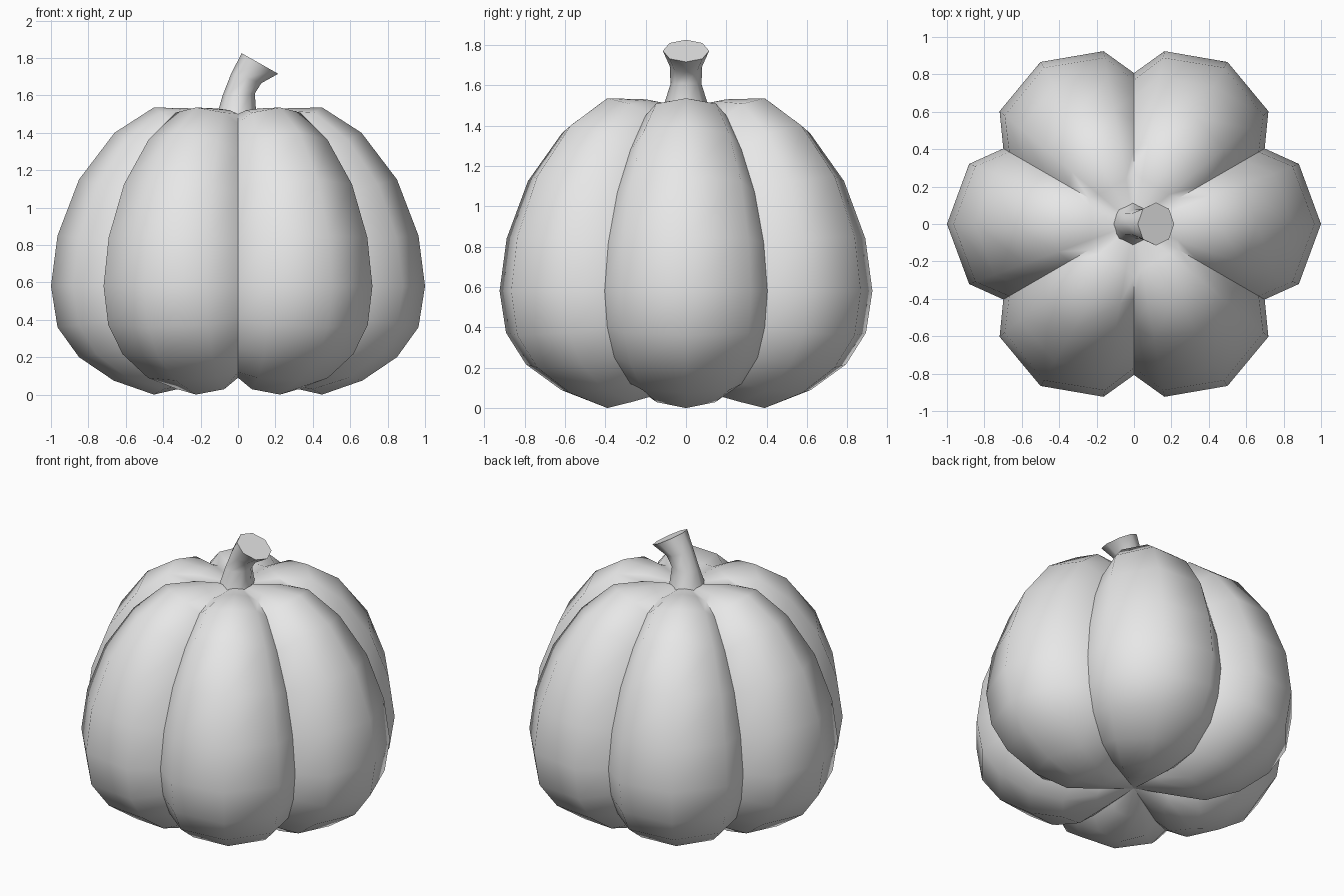
import bpy, bmesh
from math import radians, cos, sin, tau
from mathutils import Vector

cube = bpy.data.objects.get("Cube")
if cube:
    bpy.data.objects.remove(cube, do_unlink=True)

grey = bpy.data.materials.new("light grey")
grey.use_nodes = True
grey.diffuse_color = (0.8, 0.8, 0.8, 1)
grey.node_tree.nodes["Principled BSDF"].inputs["Base Color"].default_value = grey.diffuse_color


def skin(name, rings, start_pole=None, end_pole=None):
    """Bridge closed rings of points; close each end with a pole or a flat cap."""
    bm = bmesh.new()
    loops = [[bm.verts.new(p) for p in ring] for ring in rings]
    n = len(loops[0])
    for low, high in zip(loops, loops[1:]):
        for i in range(n):
            j = (i + 1) % n
            bm.faces.new((low[i], low[j], high[j], high[i]))
    for loop, pole in ((loops[0], start_pole), (loops[-1], end_pole)):
        if pole is None:
            bm.faces.new(loop)
        else:
            tip = bm.verts.new(pole)
            for i in range(n):
                bm.faces.new((loop[i], loop[(i + 1) % n], tip))
    bmesh.ops.recalc_face_normals(bm, faces=bm.faces)
    mesh = bpy.data.meshes.new(name)
    bm.to_mesh(mesh)
    bm.free()
    mesh.materials.append(grey)
    obj = bpy.data.objects.new(name, mesh)
    bpy.context.collection.objects.link(obj)
    bpy.ops.object.select_all(action='DESELECT')
    obj.select_set(True)
    bpy.context.view_layer.objects.active = obj
    bpy.ops.object.shade_smooth_by_angle(angle=radians(60))
    return obj


# Pumpkin body: matching (radius, height) profiles along a lobe ridge and a groove
ridge = [(.23, .05), (.45, .0), (.665, .075), (.85, .20), (.965, .36), (1.0, .58),
         (.965, .85), (.85, 1.15), (.66, 1.40), (.45, 1.535), (.23, 1.53)]
groove = [(.20, .10), (.37, .09), (.55, .12), (.71, .25), (.78, .40), (.807, .58),
          (.77, .82), (.68, 1.07), (.55, 1.28), (.40, 1.45), (.28, 1.50)]
# Each lobe: angle from its ridge, and blend from groove to ridge profile
columns = [(-30, 0), (-20, .68), (0, 1), (20, .68)]

body = []
for r, g in zip(ridge, groove):
    ring = []
    for lobe in range(6):
        for offset, blend in columns:
            radius, z = Vector(g).lerp(Vector(r), blend)
            a = radians(lobe * 60 + offset)
            ring.append((radius * cos(a), radius * sin(a), z))
    body.append(ring)
skin("pumpkin_body", body, (0, 0, .11), (0, 0, 1.49))

# Stem: eight-sided rings given by left edge, right edge (x, z) and half depth
sections = [((-.12, 1.47), (.10, 1.47), .12), ((-.082, 1.60), (.09, 1.61), .077),
            ((-.035, 1.72), (.125, 1.665), .08), ((.02, 1.825), (.215, 1.715), .115)]
stem = []
for left, right, depth in sections:
    left, right = Vector(left), Vector(right)
    ring = []
    for i in range(8):
        a = tau * i / 8
        x, z = left.lerp(right, .5 + .5 * cos(a))
        ring.append((x, depth * sin(a), z))
    stem.append(ring)
skin("stem", stem)
